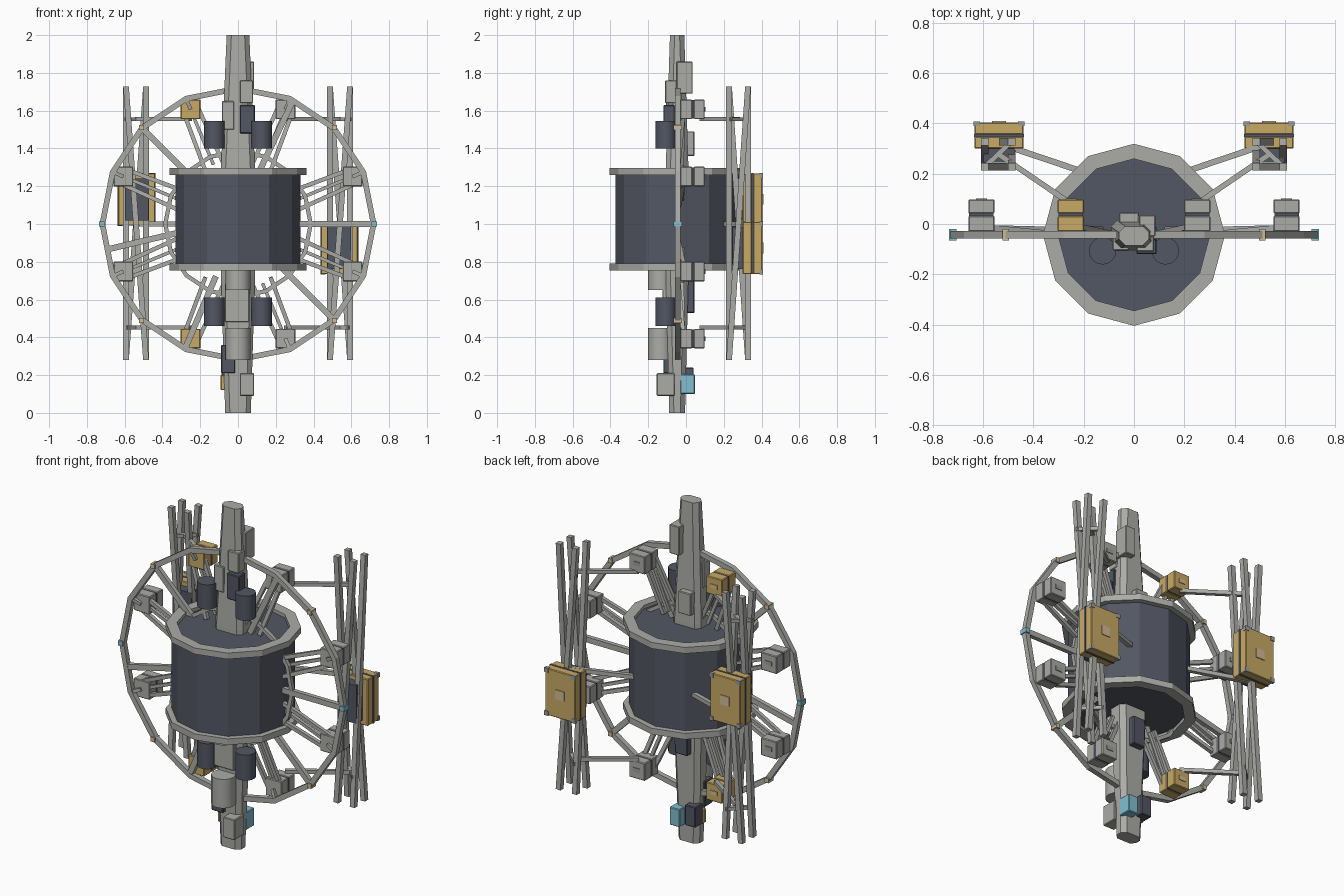
import bpy, bmesh, math
from mathutils import Vector, Matrix

if "Cube" in bpy.data.objects:
    bpy.data.objects.remove(bpy.data.objects["Cube"])

CY = -0.043          # depth of the central axis and wheel plane


def mat(name, rgb):
    m = bpy.data.materials.new(name)
    m.diffuse_color = (*rgb, 1)
    m.use_nodes = True
    m.node_tree.nodes["Principled BSDF"].inputs["Base Color"].default_value = m.diffuse_color
    return m


GREY = mat("light_grey", (0.41, 0.41, 0.39))
DARK = mat("slate", (0.085, 0.095, 0.125))
GOLD = mat("gold_foil", (0.58, 0.40, 0.13))
CYAN = mat("pale_cyan", (0.22, 0.52, 0.63))
SAND = mat("sand", (0.65, 0.50, 0.30))
MID = mat("mid_grey", (0.34, 0.34, 0.33))


def finish(name, bm, m):
    bmesh.ops.recalc_face_normals(bm, faces=bm.faces)
    me = bpy.data.meshes.new(name)
    bm.to_mesh(me)
    bm.free()
    me.materials.append(m)
    ob = bpy.data.objects.new(name, me)
    bpy.context.collection.objects.link(ob)
    return ob


def box(name, lo, hi, m, bevel=0.0):
    lo, hi = Vector(lo), Vector(hi)
    bm = bmesh.new()
    s = hi - lo
    bmesh.ops.create_cube(bm, size=1, matrix=Matrix.Translation((lo + hi) / 2) @ Matrix.Diagonal((*s, 1)))
    if bevel:
        bmesh.ops.bevel(bm, geom=bm.edges[:], offset=bevel, segments=1, affect='EDGES')
    return finish(name, bm, m)


def rod(bm, a, b, w, d=None):
    """Square bar between two points."""
    a, b = Vector(a), Vector(b)
    z = (b - a).normalized()
    ref = Vector((0, 1, 0)) if abs(z.y) < 0.9 else Vector((0, 0, 1))
    x = z.cross(ref).normalized()
    y = z.cross(x)
    r = Matrix((x, y, z)).transposed().to_4x4()
    bmesh.ops.create_cube(bm, size=1, matrix=Matrix.Translation((a + b) / 2) @ r
                          @ Matrix.Diagonal((w, d or w, (b - a).length, 1)))


def lathe(name, prof, n, m, closed=False):
    """Revolve (radius, z) points about the central axis."""
    bm = bmesh.new()
    rings = [[bm.verts.new((r * math.sin(2 * math.pi * i / n), CY + r * math.cos(2 * math.pi * i / n), z))
              for i in range(n)] for r, z in prof]
    for k in range(len(rings) if closed else len(rings) - 1):
        a, b = rings[k], rings[(k + 1) % len(rings)]
        for i in range(n):
            j = (i + 1) % n
            bm.faces.new((a[i], a[j], b[j], b[i]))
    if not closed:
        bm.faces.new(rings[0])
        bm.faces.new(rings[-1])
    return finish(name, bm, m)


def cyl(name, x, y, z0, z1, r, m, n=24):
    bm = bmesh.new()
    bmesh.ops.create_cone(bm, cap_ends=True, segments=n, radius1=r, radius2=r, depth=z1 - z0,
                          matrix=Matrix.Translation((x, y, (z0 + z1) / 2)))
    ob = finish(name, bm, m)
    for p in ob.data.polygons:
        p.use_smooth = abs(p.normal.z) < 0.5
    for e in ob.data.edges:
        a, b = (ob.data.vertices[i].co.z for i in e.vertices)
        e.use_edge_sharp = abs(a - b) < 1e-5
    return ob


def polar(deg, r, y=CY):
    a = math.radians(deg)
    return Vector((r * math.cos(a), y, 1 + r * math.sin(a)))


# Central drum with a flange at each end
lathe("drum", [(0.33, 0.775), (0.33, 1.275)], 12, DARK)
for nm, z in (("lower_flange", 0.755), ("upper_flange", 1.26)):
    lathe(nm, [(0.362, z), (0.362, z + 0.036), (0.302, z + 0.036), (0.302, z)], 12, GREY, True)

# Tapered spine with chamfered corners
bm = bmesh.new()
rings = []
for z, hx, hy in ((0, 0.068, 0.042), (0.72, 0.09, 0.06), (1.3, 0.09, 0.06), (2, 0.06, 0.038)):
    c = 0.025
    pts = [(hx, hy - c), (hx - c, hy), (c - hx, hy), (-hx, hy - c),
           (-hx, c - hy), (c - hx, -hy), (hx - c, -hy), (hx, c - hy)]
    rings.append([bm.verts.new((x, y + CY - 0.004, z)) for x, y in pts])
for a, b in zip(rings, rings[1:]):
    for i in range(8):
        bm.faces.new((a[i], a[i - 1], b[i - 1], b[i]))
bm.faces.new(rings[0])
bm.faces.new(rings[-1])
finish("spine", bm, GREY)

# Equipment boxes fixed to the spine
for nm, lo, hi, m in (
        ("upper_dark_box", (0.01, -0.12, 1.48), (0.09, -0.06, 1.63), DARK),
        ("upper_front_box", (0.01, -0.11, 1.64), (0.08, -0.05, 1.76), GREY),
        ("upper_back_box", (0.02, -0.05, 1.69), (0.085, 0.035, 1.86), GREY),
        ("upper_left_box", (-0.085, -0.105, 1.50), (-0.02, -0.04, 1.65), GREY),
        ("back_box", (-0.06, -0.03, 1.36), (0.02, 0.045, 1.49), GREY),
        ("lower_front_plate", (-0.07, -0.125, 0.48), (0.06, -0.06, 0.68), GREY),
        ("lower_back_dark_box", (-0.04, -0.03, 0.53), (0.04, 0.045, 0.70), DARK),
        ("lower_left_dark_box", (-0.09, -0.12, 0.21), (-0.015, -0.05, 0.36), DARK),
        ("base_front_box", (0.01, -0.155, 0.09), (0.085, -0.06, 0.21), GREY),
        ("cyan_sensor", (0.01, -0.03, 0.10), (0.075, 0.047, 0.205), CYAN),
        ("base_back_dark_box", (-0.088, -0.03, 0.12), (-0.02, 0.04, 0.24), DARK),
        ("base_gold_strip", (-0.092, -0.06, 0.12), (-0.06, -0.03, 0.20), GOLD)):
    box(nm, lo, hi, m, 0.004)

# Tanks and front canisters
for s, side in ((-1, "left"), (1, "right")):
    cyl("upper_tank_" + side, s * 0.125, -0.107, 1.40, 1.545, 0.054, DARK)
    cyl("lower_tank_" + side, s * 0.125, -0.107, 0.46, 0.61, 0.054, DARK)
cyl("front_canister", 0, -0.135, 0.28, 0.45, 0.067, GREY, 12)
cyl("upper_canister", 0, -0.135, 0.65, 0.76, 0.067, GREY, 12)


# Outer wheel and inner hub ring, each a sixteen-sided bar loop
def wheel(name, r, w, d):
    bm = bmesh.new()
    n = 16
    loops = []
    for i in range(n):
        a = i * 360 / n
        loops.append([bm.verts.new(polar(a, r + p * w / 2, CY + q * d / 2))
                      for p, q in ((1, 1), (1, -1), (-1, -1), (-1, 1))])
    for i in range(n):
        a, b = loops[i], loops[(i + 1) % n]
        for k in range(4):
            bm.faces.new((a[k], a[k - 1], b[k - 1], b[k]))
    return finish(name, bm, GREY)


wheel("outer_wheel", 0.718, 0.03, 0.03)
wheel("inner_ring", 0.385, 0.022, 0.022)

# Wheel joints: cyan at the sides, sand on the diagonals
for nm, m, angles in (("side_joint", CYAN, (0, 180)), ("diagonal_joint", SAND, (45, 135, 225, 315))):
    for a in angles:
        c = polar(a, 0.721)
        h = 0.013 if m == SAND else 0.014
        box(nm, c - Vector((h, 0.023, h)), c + Vector((h, 0.023, h)), m)

# Main spokes
bm = bmesh.new()
for inner, outer in ((0, 0), (135, 135), (188, 191), (315, 315), (68, 66), (247, 247)):
    rod(bm, polar(inner, 0.30), polar(outer, 0.705), 0.032, 0.026)
finish("spokes", bm, GREY)

# Eight pods around the wheel, each with struts to the hub
struts = bmesh.new()
for k in range(8):
    a = 22.5 + 45 * k
    c = polar(a, 0.657)
    body = GOLD if k in (2, 5) else GREY
    x, z, h = c.x, c.z, 0.052
    box("pod_front", (x - h, -0.03, z - h), (x + h, 0.032, z + h), body, 0.004)
    box("pod_band", (x - h + .003, 0.03, z - h + .003), (x + h - .003, 0.044, z + h - .003), DARK)
    box("pod_back", (x - h, 0.042, z - h), (x + h, 0.098, z + h), body, 0.004)
    box("pod_plate", (x - 0.022, 0.095, z - 0.012), (x + 0.022, 0.102, z + 0.012), SAND if body == GOLD else MID)
    t = Vector((-math.sin(math.radians(a)), 0, math.cos(math.radians(a))))
    for s in (-1, 1):
        rod(struts, polar(a + 9 * s, 0.33), c + t * 0.04 * s + Vector((0, 0.03, 0)), 0.022)
    rod(struts, polar(a, 0.34, -0.02), c + Vector((0, 0.03, 0)), 0.018)
    rod(struts, c + Vector((0, 0.01, 0)), polar(a, 0.715), 0.02)
finish("pod_struts", struts, GREY)

# Two rear masts of four twisted rods, with arms and foil-wrapped units
masts, arms = bmesh.new(), bmesh.new()
for s in (-1, 1):
    cs = [Vector((s * px, py, 0)) for px, py in ((0.593, 0.228), (0.487, 0.228), (0.487, 0.328), (0.593, 0.328))]
    for i in range(4):
        rod(masts, cs[i] + Vector((0, 0, 1.728)), cs[(i + 1) % 4] + Vector((0, 0, 0.28)), 0.03)
    for z in (1.555, 0.452):
        rod(arms, (s * 0.25, 0.08, z), (s * 0.54, 0.278, z), 0.022)
        rod(arms, (s * 0.593, 0.228, z), (s * 0.487, 0.328, z), 0.02)
    rod(arms, (s * 0.15, 0.19, 1.0), (s * 0.55, 0.325, 1.0), 0.024)

    cx, cz = s * 0.537, 1.13 if s < 0 else 0.873
    box("foil_unit_front", (cx - 0.098, 0.30, cz - 0.138), (cx + 0.098, 0.348, cz + 0.138), GOLD, 0.004)
    box("foil_unit_band", (cx - 0.1, 0.346, cz - 0.139), (cx + 0.1, 0.358, cz + 0.139), DARK)
    box("foil_unit_back", (cx - 0.098, 0.356, cz - 0.138), (cx + 0.098, 0.404, cz + 0.138), GOLD, 0.004)
    box("foil_unit_radiator", (cx - 0.062, 0.245, cz - 0.112), (cx + 0.062, 0.302, cz + 0.112), DARK)
    box("foil_unit_plate", (cx - 0.028, 0.402, cz - 0.028), (cx + 0.028, 0.409, cz + 0.028), SAND)
    for u in (-1, 1):
        for v in (-1, 1):
            p = Vector((cx + u * 0.088, 0.398, cz + v * 0.127))
            q = Vector((0.013, 0.009, 0.013))
            box("foil_unit_corner", p - q, p + q, MID)
finish("rear_masts", masts, GREY)
finish("mast_arms", arms, GREY)
